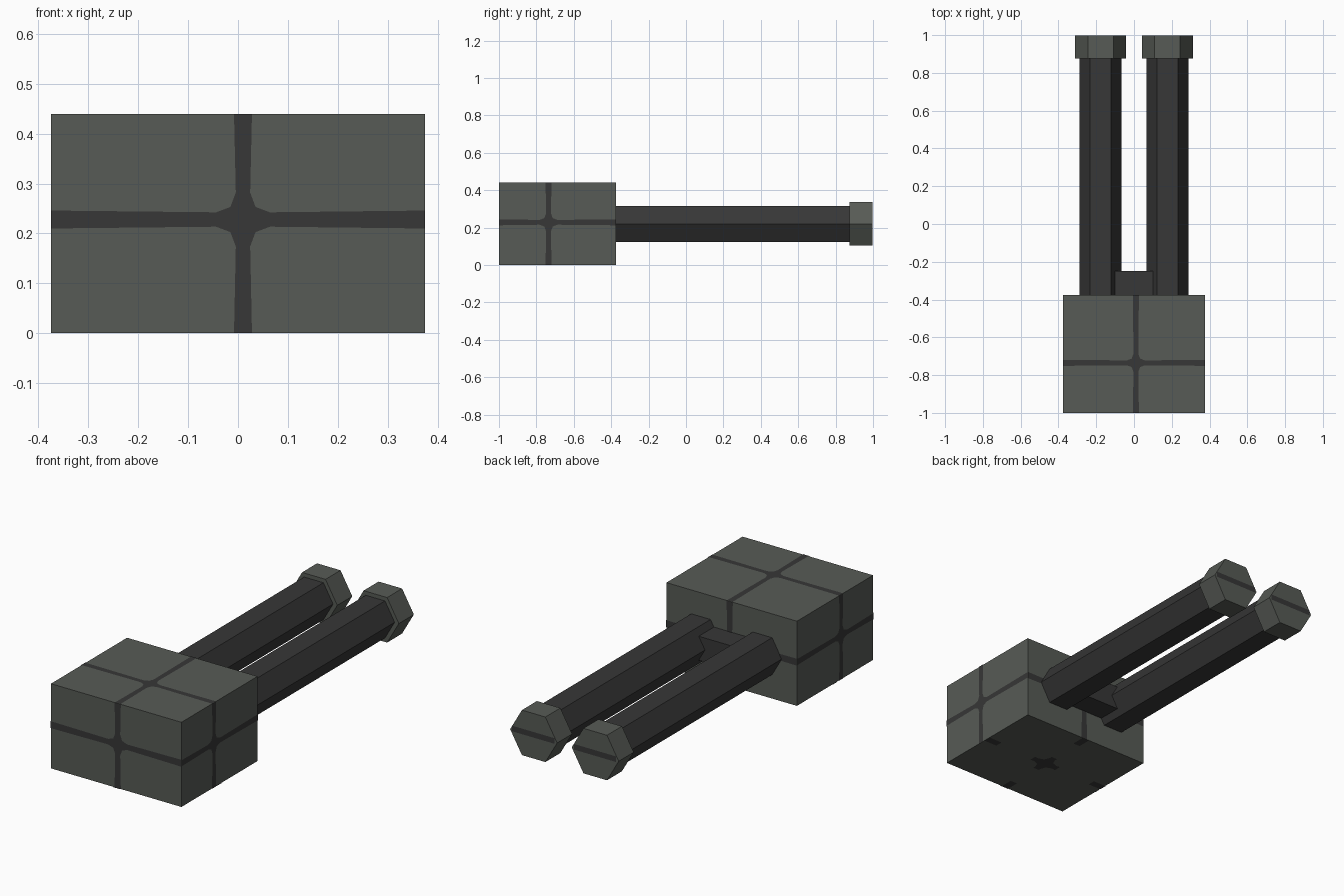
import bpy, bmesh, math
from mathutils import Vector

cube = bpy.data.objects.get("Cube")
if cube:
    bpy.data.objects.remove(cube, do_unlink=True)


def material(name, rgb):
    m = bpy.data.materials.new(name)
    m.use_nodes = True
    m.diffuse_color = (*rgb, 1)
    m.node_tree.nodes["Principled BSDF"].inputs["Base Color"].default_value = (*rgb, 1)
    return m


GREY = material("stone grey", (0.095, 0.104, 0.092))
DARK = material("dark grey", (0.038, 0.038, 0.038))


def finish(bm, name, mat):
    mesh = bpy.data.meshes.new(name)
    bm.to_mesh(mesh)
    bm.free()
    mesh.materials.append(mat)
    obj = bpy.data.objects.new(name, mesh)
    bpy.context.collection.objects.link(obj)
    return obj


def box(name, mat, lo, hi):
    bm = bmesh.new()
    bmesh.ops.create_cube(bm, size=1)
    lo, hi = Vector(lo), Vector(hi)
    for v in bm.verts:
        v.co = (lo + hi) / 2 + v.co * (hi - lo)
    finish(bm, name, mat)


def hex_prism(name, mat, x, radius, y0, y1):
    # Hexagon along y with flat top and bottom, points to the sides
    bm = bmesh.new()
    angles = [math.pi / 3 * i for i in range(6)]
    rings = [[bm.verts.new((x + radius * math.cos(a), y, MID + radius * math.sin(a)))
              for a in angles] for y in (y0, y1)]
    for ring in rings:
        bm.faces.new(ring)
    for i in range(6):
        j = (i + 1) % 6
        bm.faces.new((rings[0][i], rings[0][j], rings[1][j], rings[1][i]))
    bmesh.ops.recalc_face_normals(bm, faces=bm.faces)
    finish(bm, name, mat)


def plate(name, outlines, place, normal):
    # Thin painted mark: flat outlines mapped onto a side by place(u, v)
    bm = bmesh.new()
    normal = Vector(normal)
    for outline in outlines:
        face = bm.faces.new([bm.verts.new(Vector(place(u, v)) + normal * 0.002)
                             for u, v in outline])
        face.normal_update()
        if face.normal.dot(normal) < 0:
            face.normal_flip()
    finish(bm, name, DARK)


def rect(u0, u1, v0, v1):
    return [(u0, v0), (u1, v0), (u1, v1), (u0, v1)]


def cross(cu, cv, u0, u1, v0, v1, w):
    # Four arms reaching the side's edges, with a swollen centre
    k, n, b = w * 3, w * 0.8, w * 1.4
    return [[(u0, cv - w), (cu - k, cv - n), (cu - b, cv - b), (cu - n, cv - k),
             (cu - w, v0), (cu + w, v0), (cu + n, cv - k), (cu + b, cv - b),
             (cu + k, cv - n), (u1, cv - w), (u1, cv + w), (cu + k, cv + n),
             (cu + b, cv + b), (cu + n, cv + k), (cu + w, v1), (cu - w, v1),
             (cu - n, cv + k), (cu - b, cv + b), (cu - k, cv + n), (u0, cv + w)]]


MID = 0.22
HALF, FRONT, BACK, TOP = 0.375, -1.0, -0.375, 0.44
SEAM_X, SEAM_Y, SEAM_Z = 0.01, -0.735, 0.228

# Main block and the bridge between the barrels
box("body_block", GREY, (-HALF, FRONT, 0), (HALF, BACK, TOP))
box("barrel_bridge", DARK, (-0.125, BACK - 0.01, 0.157), (0.125, -0.25, 0.282))

# Seams on the block
for side, y, sign in (("front", FRONT, -1), ("back", BACK, 1)):
    plate(side + "_seam", cross(SEAM_X, SEAM_Z, -HALF, HALF, 0, TOP, 0.018),
          lambda u, v: (u, y, v), (0, sign, 0))
for side, sign in (("left", 1), ("right", -1)):
    plate(side + "_seam", cross(SEAM_Y, SEAM_Z, FRONT, BACK, 0, TOP, 0.016),
          lambda u, v: (sign * HALF, u, v), (sign, 0, 0))
plate("top_seam", cross(SEAM_X, SEAM_Y, -HALF, HALF, FRONT, BACK, 0.016),
      lambda u, v: (u, v, TOP), (0, 0, 1))

# Broken seam underneath: a centre mark and a short mark by each edge
mid_y = (FRONT + BACK) / 2
marks = cross(0, mid_y, -0.08, 0.08, mid_y - 0.07, mid_y + 0.07, 0.02)
marks += [rect(-HALF, -0.3, mid_y - 0.02, mid_y + 0.02),
          rect(0.3, HALF, mid_y - 0.02, mid_y + 0.02),
          rect(-0.02, 0.02, FRONT, FRONT + 0.07),
          rect(-0.02, 0.02, BACK - 0.07, BACK)]
plate("bottom_seam", marks, lambda u, v: (u, v, 0), (0, 0, -1))

# Barrels with wider end caps and a stripe across each cap
for side, sign in (("left", 1), ("right", -1)):
    x = sign * 0.177
    hex_prism(side + "_barrel", DARK, x, 0.111, BACK - 0.01, 0.9)
    hex_prism(side + "_barrel_cap", GREY, x, 0.135, 0.875, 0.998)
    plate(side + "_cap_stripe", [rect(x - 0.122, x + 0.122, MID - 0.007, MID + 0.022)],
          lambda u, v: (u, 0.998, v), (0, 1, 0))
